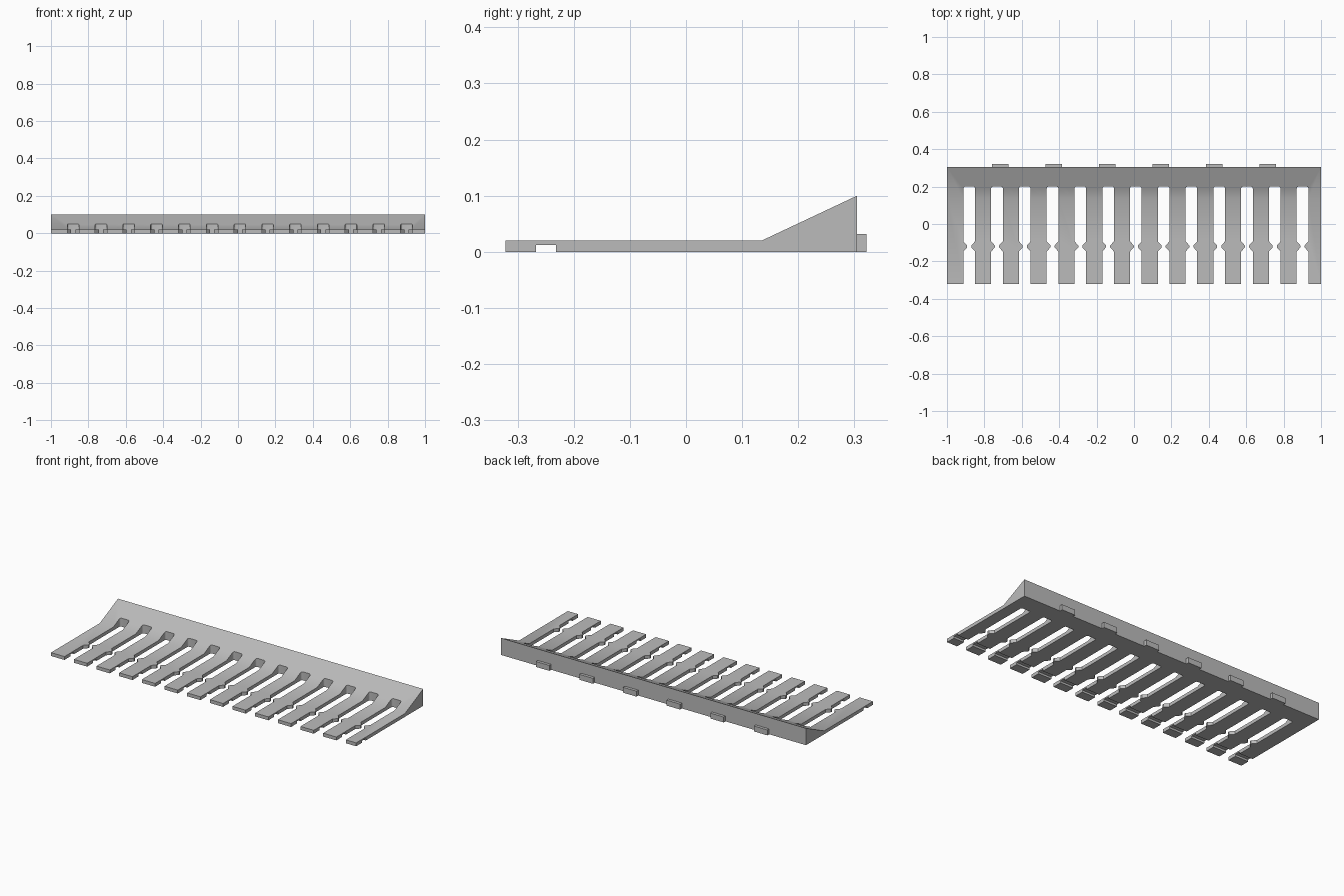
import bpy, bmesh, math
from mathutils import Vector

cube = bpy.data.objects.get("Cube")
if cube:
    bpy.data.objects.remove(cube, do_unlink=True)

grey = bpy.data.materials.new("plain grey")
grey.use_nodes = True
colour = (0.5, 0.5, 0.5, 1)
grey.diffuse_color = colour
grey.node_tree.nodes["Principled BSDF"].inputs["Base Color"].default_value = colour


def add_prism(bm, points, offset):
    """Extrude a closed outline along offset."""
    face = bm.faces.new([bm.verts.new(p) for p in points])
    out = bmesh.ops.extrude_face_region(bm, geom=[face])
    moved = [v for v in out["geom"] if isinstance(v, bmesh.types.BMVert)]
    bmesh.ops.translate(bm, verts=moved, vec=Vector(offset))


def make_object(name, bm):
    bmesh.ops.recalc_face_normals(bm, faces=bm.faces)
    mesh = bpy.data.meshes.new(name)
    bm.to_mesh(mesh)
    bm.free()
    mesh.materials.append(grey)
    obj = bpy.data.objects.new(name, mesh)
    bpy.context.collection.objects.link(obj)
    return obj


FRONT, BACK, THICK, TOP = -0.322, 0.305, 0.02, 0.1

# Plate with rear ramp and a groove across the underside
profile = [(FRONT, 0), (-0.267, 0), (-0.267, 0.012), (-0.232, 0.012), (-0.232, 0),
           (BACK, 0), (BACK, TOP), (0.135, THICK), (FRONT, THICK)]
bm = bmesh.new()
add_prism(bm, [(-1, y, z) for y, z in profile], (2, 0, 0))
comb = make_object("comb_plate", bm)

# Slots between the fingers, pinched by pointed bumps, with rounded inner corners
HALF, SLOT_END, RADIUS, PINCH = 0.031, 0.2, 0.01, -0.12
side = [(HALF, -0.4), (HALF, PINCH - 0.027), (0.011, PINCH - 0.005),
        (0.011, PINCH + 0.005), (HALF, PINCH + 0.027)]
for i in range(5):
    a = math.radians(90) * i / 4
    side.append((HALF - RADIUS + RADIUS * math.cos(a),
                 SLOT_END - RADIUS + RADIUS * math.sin(a)))
outline = side + [(-x, y) for x, y in reversed(side)]
bm = bmesh.new()
for k in range(13):
    cx = -0.881 + 0.1485 * k
    add_prism(bm, [(cx + x, y, -0.05) for x, y in outline], (0, 0, 0.3))
cutter = make_object("slot_cutter", bm)
cutter.hide_render = True

cut = comb.modifiers.new("slots", "BOOLEAN")
cut.operation = "DIFFERENCE"
cut.solver = "EXACT"
cut.object = cutter
bpy.ops.object.select_all(action="DESELECT")
comb.select_set(True)
bpy.context.view_layer.objects.active = comb
bpy.ops.object.modifier_apply(modifier=cut.name)
bpy.data.objects.remove(cutter, do_unlink=True)
bpy.ops.object.shade_smooth_by_angle(angle=math.radians(30))

# Locating tabs along the back wall
bm = bmesh.new()
for k in range(6):
    cx = (k - 2.5) * 2 / 7
    add_prism(bm, [(cx + x, BACK - 0.002, z) for x, z in
                   ((-0.044, 0), (0.044, 0), (0.044, 0.032), (-0.044, 0.032))],
              (0, 0.019, 0))
make_object("back_tabs", bm)
